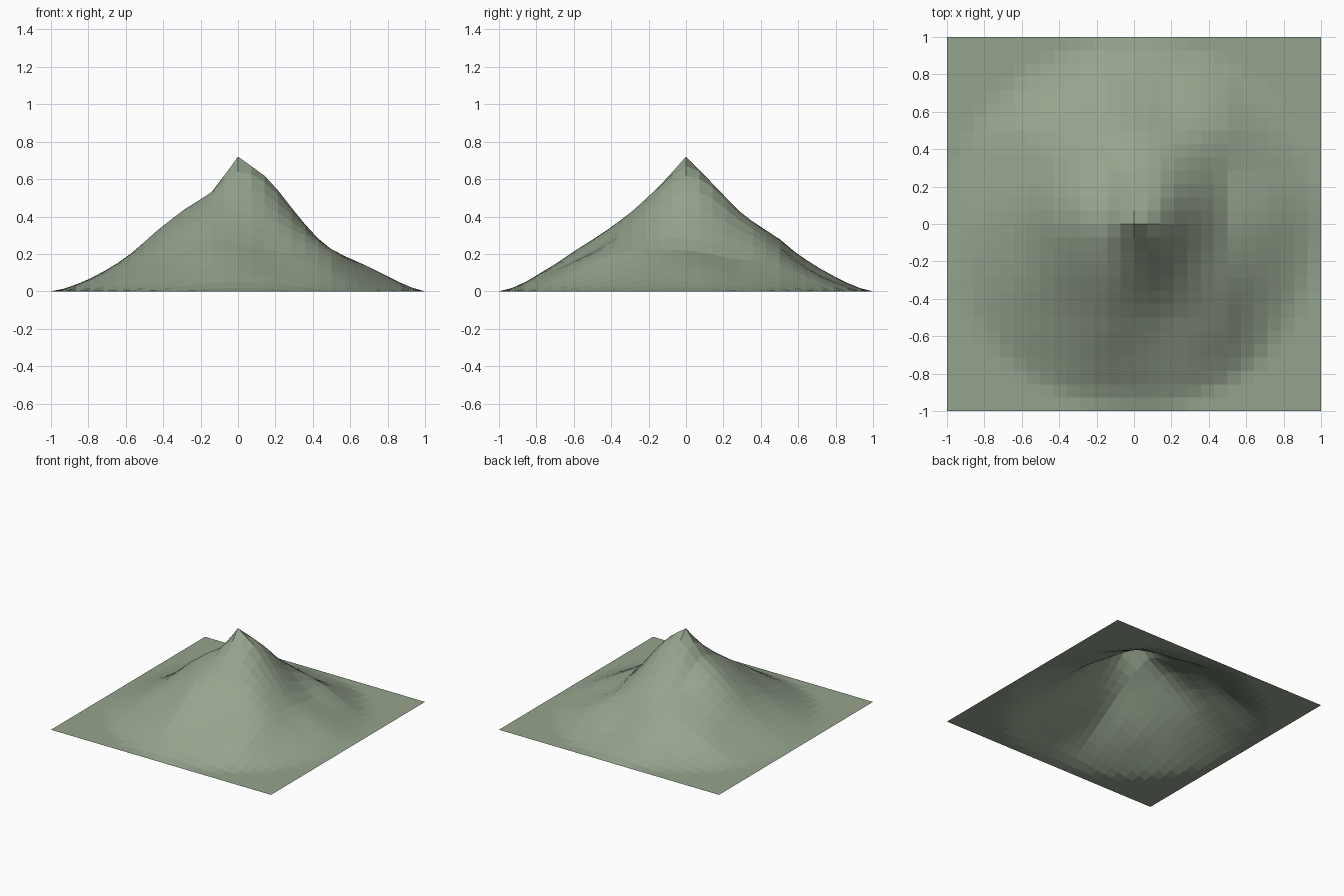
import bpy, bmesh, math

if "Cube" in bpy.data.objects:
    bpy.data.objects.remove(bpy.data.objects["Cube"])

PEAK, CELLS = 0.72, 28

# Ripple of the slopes along each axis: (position, offset)
RIPPLE_X = [(-1, -.03), (-.8, -.06), (-.6, -.05), (-.45, 0), (-.3, -.01),
            (-.15, -.062), (0, 0), (.14, .043), (.2, .04), (.3, -.01),
            (.42, -.08), (.5, -.106), (.6, -.062), (.7, -.01), (.8, .025), (1, .04)]
RIPPLE_Y = [(-1, 0), (-.9, .01), (-.8, .045), (-.7, .023), (-.6, 0), (-.5, -.026),
            (-.4, -.033), (-.3, -.028), (-.15, -.022), (0, 0), (.1, -.003),
            (.2, -.022), (.3, -.037), (.4, -.012), (.5, .012), (.6, -.025),
            (.7, -.043), (.8, -.025), (1, 0)]


def sample(table, t):
    for (a, u), (b, v) in zip(table, table[1:]):
        if t <= b:
            return u + (v - u) * (t - a) / (b - a)
    return table[-1][1]


def height(x, y):
    fade = max(0.0, 1 - math.hypot(x, y))
    sway = math.cos(4.8 * (y - 0.1)) / math.cos(0.48)
    ripple = sample(RIPPLE_X, x) * sway + sample(RIPPLE_Y, y)
    return max(0.0, PEAK * fade ** 1.4 + fade * ripple)


# Mountain: square grid sheet raised into a rippled cone, flat faces
bm = bmesh.new()
bmesh.ops.create_grid(bm, x_segments=CELLS, y_segments=CELLS, size=1)
for v in bm.verts:
    v.co.z = height(v.co.x, v.co.y)
mesh = bpy.data.meshes.new("mountain")
bm.to_mesh(mesh)
bm.free()
mountain = bpy.data.objects.new("mountain", mesh)
bpy.context.collection.objects.link(mountain)

# Muted green ground colour
mat = bpy.data.materials.new("grass_green")
mat.diffuse_color = (0.30, 0.37, 0.27, 1)
mat.use_nodes = True
mat.node_tree.nodes["Principled BSDF"].inputs["Base Color"].default_value = mat.diffuse_color
mesh.materials.append(mat)
